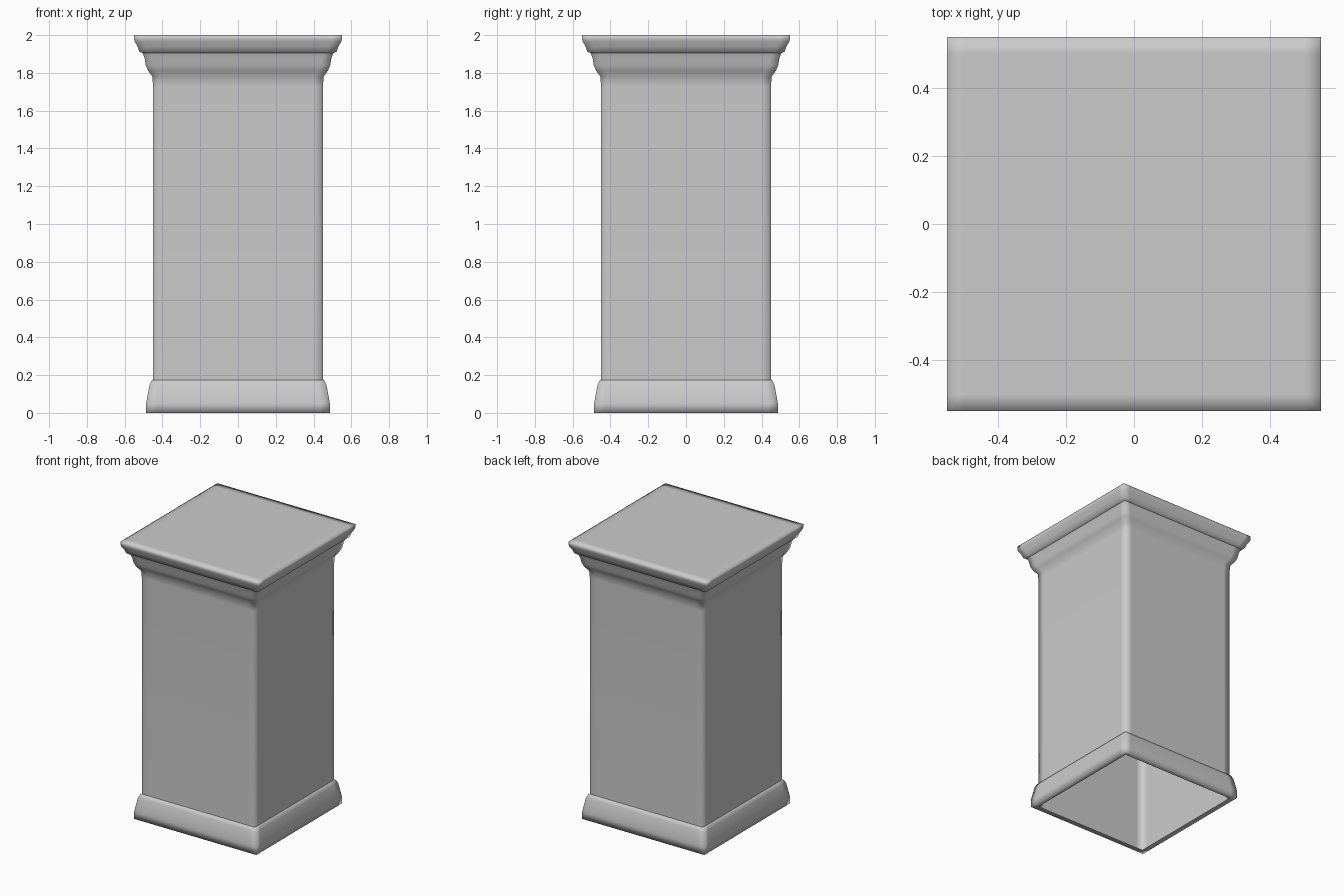
import bpy, bmesh, math
from mathutils import Matrix

if "Cube" in bpy.data.objects:
    bpy.data.objects.remove(bpy.data.objects["Cube"])

STRIP = 0.05  # narrow face strip beside every corner


def square_ring(bm, w, z):
    """Square loop of 12 points: a corner plus two support points per side."""
    verts = []
    for k in range(4):
        rot = Matrix.Rotation(k * math.pi / 2, 3, 'Z')
        for x in (-w, -w + STRIP, w - STRIP):
            verts.append(bm.verts.new(rot @ Matrix.Translation((x, -w, z)).to_translation()))
    return verts


def square_sweep(name, profile, cap=False):
    """Sweep a (half width, height) profile around a square."""
    bm = bmesh.new()
    rings = [square_ring(bm, w, z) for w, z in profile]
    for a, b in zip(rings, rings[1:]):
        for i in range(12):
            j = (i + 1) % 12
            bm.faces.new((a[i], a[j], b[j], b[i]))
    if cap:
        w, z = profile[-1]
        ring, s = rings[-1], w - STRIP
        inner = [bm.verts.new((x, y, z)) for x, y in ((-s, -s), (s, -s), (s, s), (-s, s))]
        for i in range(4):
            bm.faces.new((ring[3 * i], ring[3 * i + 1], inner[i], ring[3 * i - 1]))
            bm.faces.new((ring[3 * i + 1], ring[3 * i + 2], inner[(i + 1) % 4], inner[i]))
        bm.faces.new(inner)
    for f in bm.faces:
        f.smooth = True
    mesh = bpy.data.meshes.new(name)
    bm.to_mesh(mesh)
    bm.free()
    obj = bpy.data.objects.new(name, mesh)
    bpy.context.collection.objects.link(obj)
    return obj


# Hollow shaft flaring into the cove below the top slab
square_sweep("shaft", [(0.45, 0), (0.45, 0.17), (0.45, 1.73), (0.453, 1.78), (0.475, 1.81),
                       (0.488, 1.84), (0.495, 1.88), (0.505, 1.905)])

# Moulded top slab
square_sweep("capital", [(0.505, 1.905), (0.522, 1.912), (0.532, 1.94), (0.546, 1.965),
                         (0.55, 1.98), (0.55, 2.0)], cap=True)

# Plinth moulding around the foot, open underneath the shaft
square_sweep("plinth", [(0.45, 0), (0.486, 0), (0.486, 0.05), (0.481, 0.08),
                        (0.468, 0.15), (0.457, 0.172), (0.45, 0.175)])
